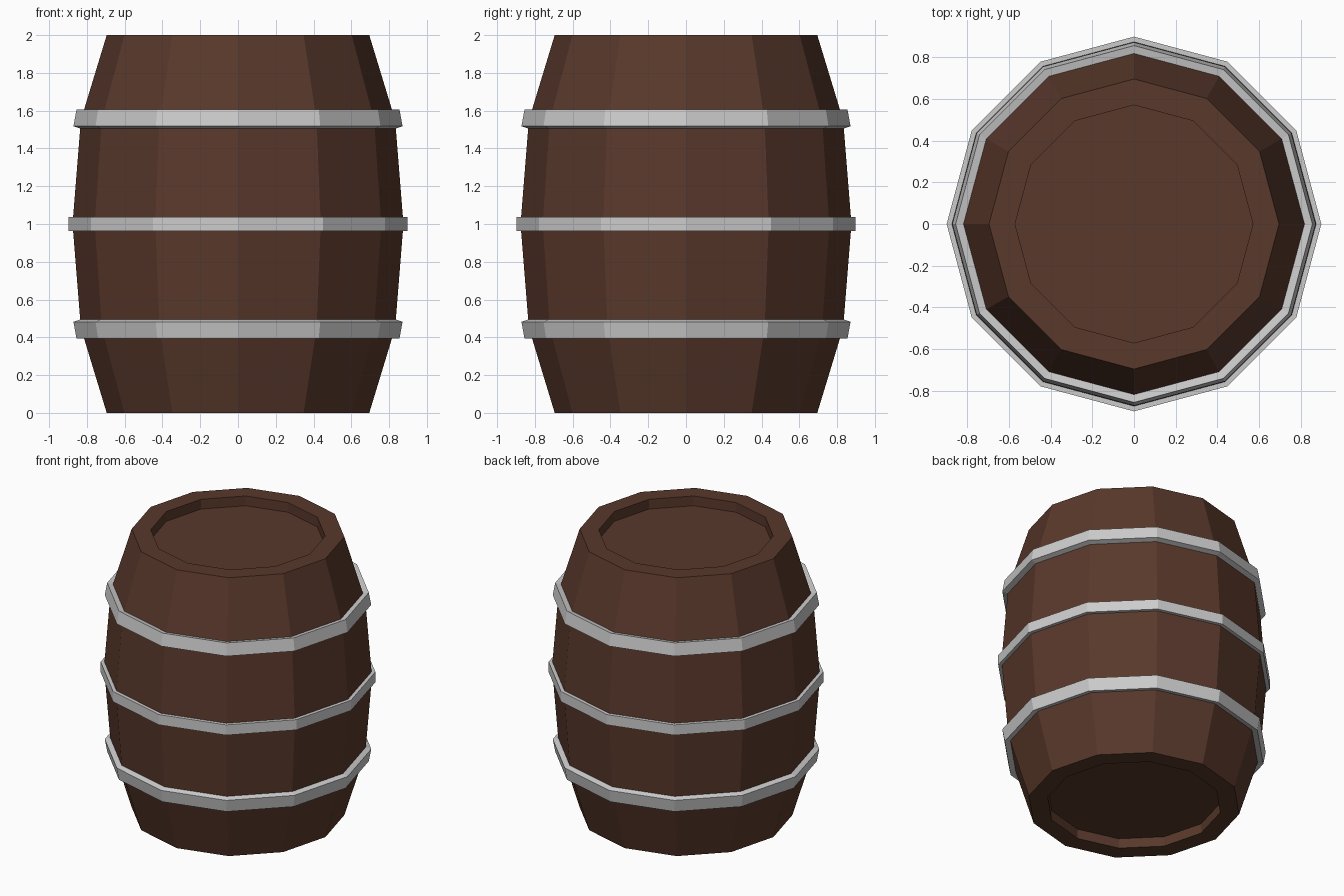
import bpy, bmesh
from math import sin, cos, pi

if "Cube" in bpy.data.objects:
    bpy.data.objects.remove(bpy.data.objects["Cube"])

SIDES = 12


def lathe(name, profile, closed=False, material=None):
    """Revolve (radius, z) points into a flat-faced 12-sided solid."""
    bm = bmesh.new()
    rings = [[bm.verts.new((r * cos(2 * pi * i / SIDES), r * sin(2 * pi * i / SIDES), z))
              for i in range(SIDES)] for r, z in profile]
    pairs = list(zip(rings, rings[1:]))
    if closed:
        pairs.append((rings[-1], rings[0]))
    else:
        bm.faces.new(rings[0])
        bm.faces.new(rings[-1])
    for a, b in pairs:
        for i in range(SIDES):
            j = (i + 1) % SIDES
            bm.faces.new((a[i], a[j], b[j], b[i]))
    bmesh.ops.recalc_face_normals(bm, faces=bm.faces)
    mesh = bpy.data.meshes.new(name)
    bm.to_mesh(mesh)
    bm.free()
    obj = bpy.data.objects.new(name, mesh)
    bpy.context.collection.objects.link(obj)
    if material:
        mesh.materials.append(material)
    return obj


wood = bpy.data.materials.new("dark_wood")
wood.diffuse_color = (0.1, 0.04, 0.024, 1)
wood.use_nodes = True
wood.node_tree.nodes["Principled BSDF"].inputs["Base Color"].default_value = wood.diffuse_color

# Barrel body with recessed ends
half = [(0.57, 0.07), (0.57, 0), (0.695, 0), (0.832, 0.45)]
mirror = lambda pts: [(r, 2 - z) for r, z in reversed(pts)]
lathe("barrel_body", half + [(0.876, 1.0)] + mirror(half), material=wood)

# Metal hoops: the outer two lean with the bulge
upper = [(0.815, 1.598), (0.855, 1.606), (0.871, 1.518), (0.834, 1.505)]
lathe("upper_hoop", upper, closed=True)
lathe("lower_hoop", mirror(upper), closed=True)
lathe("middle_hoop", [(0.868, 0.963), (0.898, 0.963), (0.898, 1.037), (0.868, 1.037)], closed=True)
